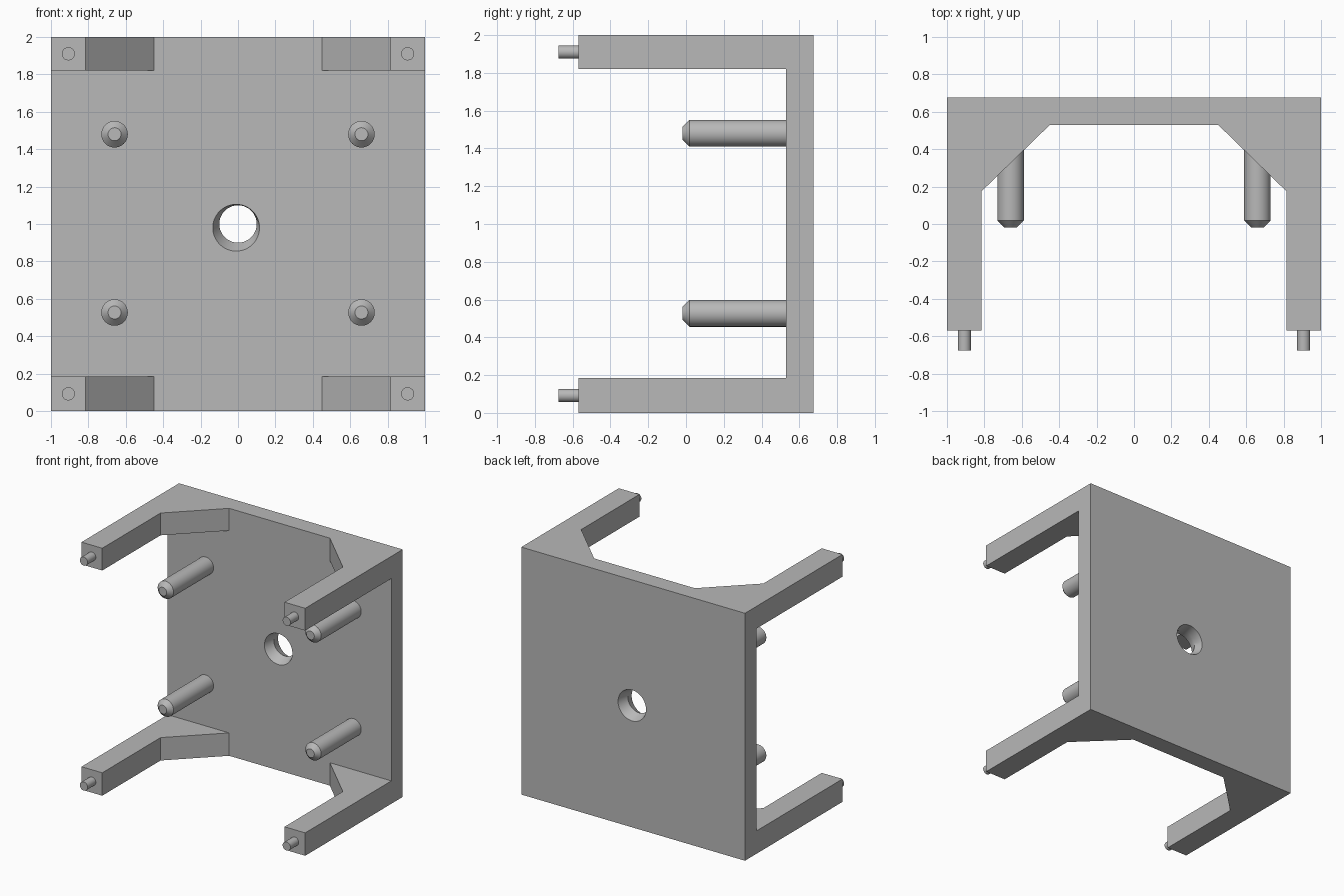
import bpy, bmesh, math
from mathutils import Vector

cube = bpy.data.objects.get("Cube")
if cube:
    bpy.data.objects.remove(cube, do_unlink=True)

GREY = (0.48, 0.48, 0.48, 1)
mat = bpy.data.materials.new("plain grey")
mat.use_nodes = True
mat.diffuse_color = GREY
mat.node_tree.nodes["Principled BSDF"].inputs["Base Color"].default_value = GREY


def finish(name, bm):
    bmesh.ops.recalc_face_normals(bm, faces=bm.faces[:])
    mesh = bpy.data.meshes.new(name)
    bm.to_mesh(mesh)
    bm.free()
    mesh.materials.append(mat)
    obj = bpy.data.objects.new(name, mesh)
    bpy.context.collection.objects.link(obj)
    return obj


def prism(name, outline, z0, z1):
    """Extrude a plan outline upwards."""
    bm = bmesh.new()
    face = bm.faces.new([bm.verts.new((x, y, z0)) for x, y in outline])
    top = bmesh.ops.extrude_face_region(bm, geom=[face])["geom"]
    verts = [g for g in top if isinstance(g, bmesh.types.BMVert)]
    bmesh.ops.translate(bm, verts=verts, vec=(0, 0, z1 - z0))
    return finish(name, bm)


def round_bar(name, rings, sides=32):
    """Capped bar along y through rings of (x, y, z, radius)."""
    bm = bmesh.new()
    loops = []
    for x, y, z, r in rings:
        angles = [2 * math.pi * i / sides for i in range(sides)]
        loops.append([bm.verts.new((x + r * math.cos(a), y, z + r * math.sin(a)))
                      for a in angles])
    for a, b in zip(loops, loops[1:]):
        for i in range(sides):
            j = (i + 1) % sides
            bm.faces.new((a[i], a[j], b[j], b[i]))
    bm.faces.new(loops[0])
    bm.faces.new(loops[-1])
    return finish(name, bm)


def activate(obj):
    bpy.ops.object.select_all(action='DESELECT')
    obj.select_set(True)
    bpy.context.view_layer.objects.active = obj


def smooth(obj):
    activate(obj)
    bpy.ops.object.shade_smooth_by_angle(angle=math.radians(30))


def cut(obj, cutter):
    cutter.hide_render = True
    mod = obj.modifiers.new("cut", 'BOOLEAN')
    mod.operation = 'DIFFERENCE'
    mod.solver = 'EXACT'
    mod.object = cutter
    activate(obj)
    bpy.ops.object.modifier_apply(modifier=mod.name)
    bpy.data.objects.remove(cutter, do_unlink=True)


BACK, PLATE, ARM_END = 0.675, 0.53, -0.57
ARM_LOW, ARM_HIGH = 0.185, 1.82

# Bracket body: U-shaped plan, cleared between the upper and lower arms
half = [(1, BACK), (1, ARM_END), (0.815, ARM_END), (0.815, 0.175), (0.45, PLATE)]
outline = half + [(-x, y) for x, y in reversed(half)]
body = prism("bracket_body", outline, 0, 2)
gap = prism("gap_cutter", [(-2, -1), (2, -1), (2, PLATE), (-2, PLATE)],
            ARM_LOW, ARM_HIGH)
cut(body, gap)

# Central hole, flaring towards both faces of the plate
cut(body, round_bar("hole_cutter", [(-0.02, 0.46, 0.96, 0.15),
                                    (0, 0.6, 1, 0.1),
                                    (0.02, 0.75, 0.97, 0.15)], 48))
smooth(body)

for side, sx in (("left", 1), ("right", -1)):
    # Chamfered pegs standing on the plate
    for level, z in (("lower", 0.527), ("upper", 1.48)):
        x = 0.66 * sx
        smooth(round_bar(f"{level}_{side}_peg", [(x, PLATE + 0.02, z, 0.071),
                                                 (x, 0.018, z, 0.071),
                                                 (x, -0.018, z, 0.035)]))
    # Small pins on the arm ends
    for level, z in (("lower", 0.092), ("upper", 1.91)):
        x = 0.907 * sx
        smooth(round_bar(f"{level}_{side}_pin", [(x, ARM_END + 0.02, z, 0.035),
                                                 (x, -BACK, z, 0.035)]))
